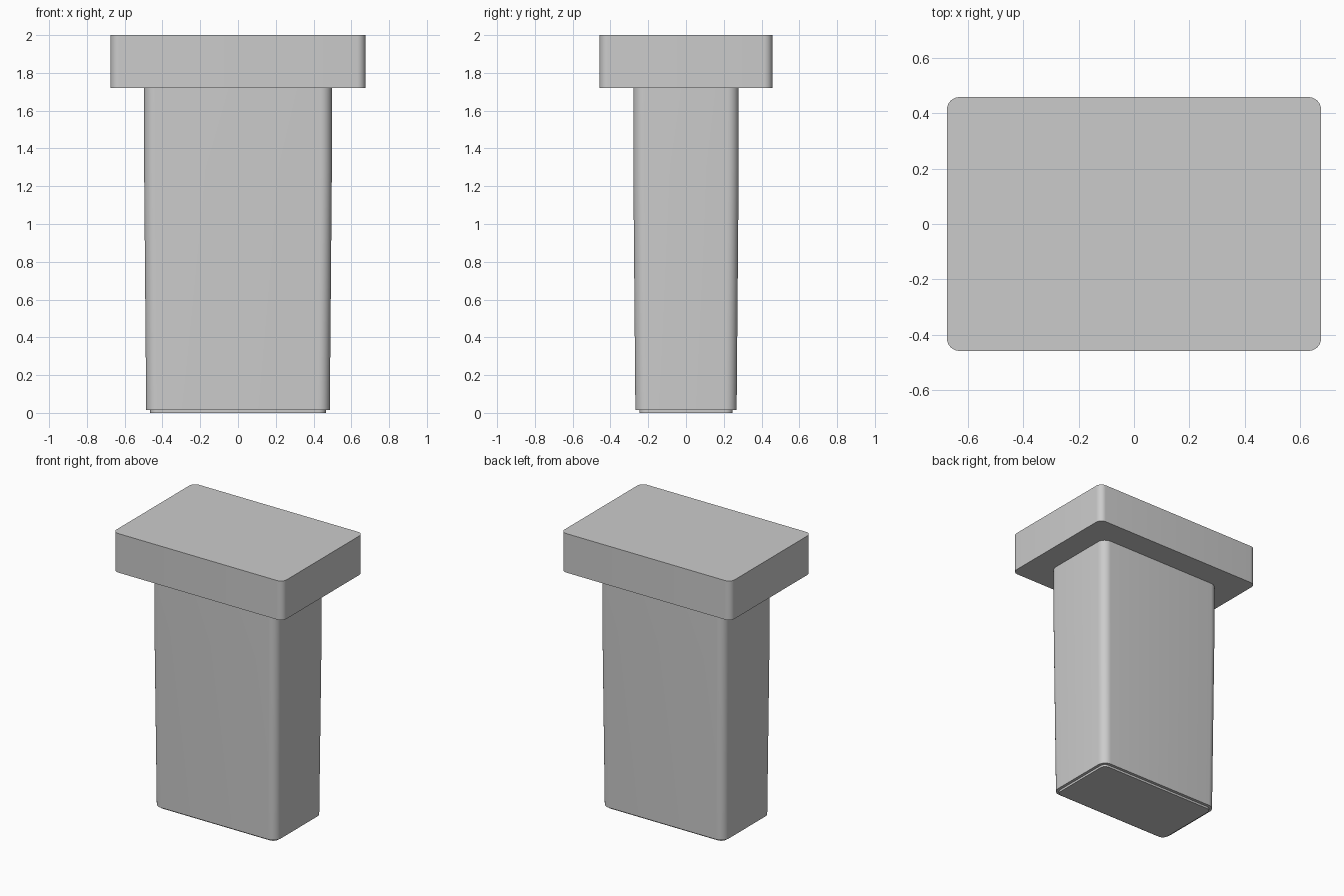
import bpy
import bmesh
from math import cos, sin, pi

cube = bpy.data.objects.get("Cube")
if cube:
    bpy.data.objects.remove(cube, do_unlink=True)

GREY = (0.6, 0.6, 0.6, 1.0)
grey = bpy.data.materials.new("plain grey")
grey.use_nodes = True
grey.diffuse_color = GREY
grey.node_tree.nodes["Principled BSDF"].inputs["Base Color"].default_value = GREY


def rounded_rectangle(hx, hy, radius, steps=8):
    """Outline of a rectangle with rounded corners, counter-clockwise."""
    points = []
    for corner, (sx, sy) in enumerate([(1, 1), (-1, 1), (-1, -1), (1, -1)]):
        for i in range(steps + 1):
            a = (corner + i / steps) * pi / 2
            points.append((sx * (hx - radius) + radius * cos(a),
                           sy * (hy - radius) + radius * sin(a)))
    return points


def loft(name, levels):
    """Closed solid through levels of (z, half width, half depth, radius)."""
    bm = bmesh.new()
    rings = [[bm.verts.new((x, y, z)) for x, y in rounded_rectangle(hx, hy, r)]
             for z, hx, hy, r in levels]
    for low, high in zip(rings, rings[1:]):
        for i in range(len(low)):
            j = (i + 1) % len(low)
            bm.faces.new((low[i], low[j], high[j], high[i]))
    bm.faces.new(rings[0][::-1])
    bm.faces.new(rings[-1])
    mesh = bpy.data.meshes.new(name)
    bm.to_mesh(mesh)
    bm.free()
    mesh.materials.append(grey)
    obj = bpy.data.objects.new(name, mesh)
    bpy.context.collection.objects.link(obj)
    bpy.ops.object.select_all(action="DESELECT")
    obj.select_set(True)
    bpy.context.view_layer.objects.active = obj
    bpy.ops.object.shade_smooth_by_angle(angle=pi / 6)
    return obj


# Wide flat head
loft("head", [(1.72, 0.675, 0.458, 0.045), (2.0, 0.675, 0.458, 0.045)])

# Slightly tapered shaft with a small stepped foot underneath
loft("shaft", [(0.0, 0.465, 0.247, 0.04),
               (0.015, 0.465, 0.247, 0.04),
               (0.015, 0.486, 0.268, 0.06),
               (1.3, 0.497, 0.279, 0.06),
               (1.72, 0.497, 0.279, 0.06)])
